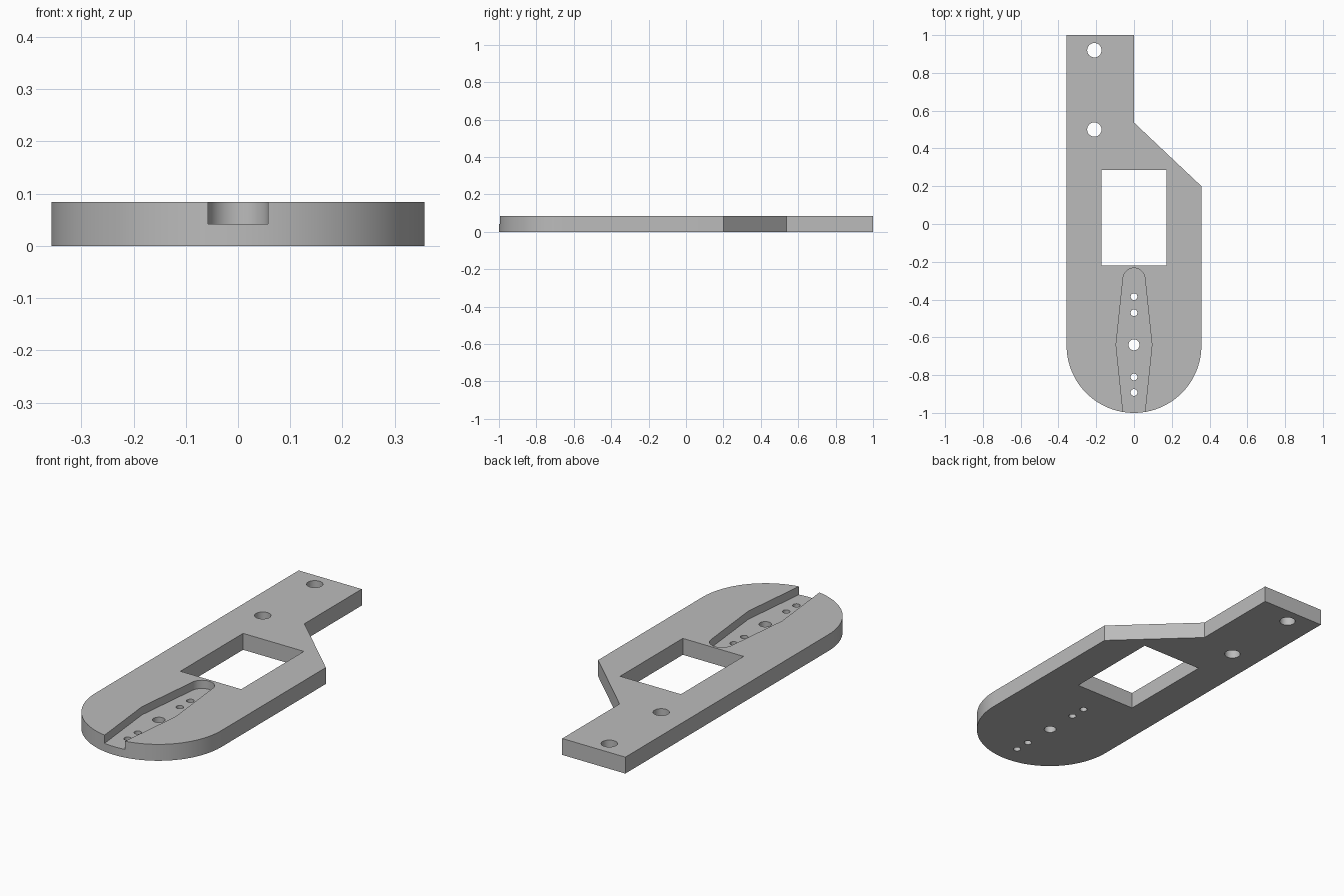
import bpy, bmesh
from math import sin, cos, pi, radians

if "Cube" in bpy.data.objects:
    bpy.data.objects.remove(bpy.data.objects["Cube"])

THICK = 0.084
HALF = 0.357
ARC_Y = -1 + HALF

grey = bpy.data.materials.new("plain grey")
grey.use_nodes = True
grey.diffuse_color = (0.5, 0.5, 0.5, 1)
grey.node_tree.nodes["Principled BSDF"].inputs["Base Color"].default_value = (0.5, 0.5, 0.5, 1)


def arc(x, y, r, start, end, steps):
    angles = [start + (end - start) * i / steps for i in range(steps + 1)]
    return [(x + r * cos(a), y + r * sin(a)) for a in angles]


def prism(name, outline, z0, z1):
    """Extrude a counter-clockwise outline from z0 to z1."""
    bm = bmesh.new()
    base = bm.faces.new([bm.verts.new((x, y, z0)) for x, y in outline])
    ext = bmesh.ops.extrude_face_region(bm, geom=[base], use_keep_orig=True)
    for v in ext["geom"]:
        if isinstance(v, bmesh.types.BMVert):
            v.co.z = z1
    bmesh.ops.recalc_face_normals(bm, faces=bm.faces)
    mesh = bpy.data.meshes.new(name)
    bm.to_mesh(mesh)
    bm.free()
    mesh.materials.append(grey)
    ob = bpy.data.objects.new(name, mesh)
    bpy.context.collection.objects.link(ob)
    return ob


# Plate: rounded front end, chamfered shoulder, offset rear arm
plate = prism("mounting_plate",
              arc(0, ARC_Y, HALF, pi, 2 * pi, 64)
              + [(HALF, 0.2), (0, 0.537), (0, 1), (-HALF, 1)], 0, THICK)

# Rectangular window
cutters = [prism("window_cutter",
                 [(-0.172, -0.22), (0.172, -0.22), (0.172, 0.287), (-0.172, 0.287)], -0.1, 0.2)]

# Tapered half-depth pocket, open at the front end
cutters.append(prism("pocket_cutter",
                     [(-0.052, -1.05), (0.052, -1.05), (0.095, -0.64)]
                     + arc(0, -0.291, 0.058, radians(6), radians(174), 24)
                     + [(-0.095, -0.64)], THICK / 2, 0.2))

# Round through holes: two in the arm, five along the pocket
holes = [(-0.21, 0.92, 0.038), (-0.21, 0.5, 0.038), (0, -0.64, 0.029)]
holes += [(0, y, 0.018) for y in (-0.385, -0.47, -0.81, -0.892)]
for x, y, r in holes:
    cutters.append(prism("hole_cutter", arc(x, y, r, 0, 2 * pi, 32)[:-1], -0.1, 0.2))

# Cut everything out, then drop the cutters
bpy.context.view_layer.objects.active = plate
for cutter in cutters:
    cutter.hide_render = True
    mod = plate.modifiers.new("cut", "BOOLEAN")
    mod.operation = "DIFFERENCE"
    mod.solver = "EXACT"
    mod.object = cutter
    bpy.ops.object.modifier_apply(modifier=mod.name)
    bpy.data.objects.remove(cutter)

bpy.ops.object.select_all(action="DESELECT")
plate.select_set(True)
bpy.ops.object.shade_smooth_by_angle(angle=radians(20))
